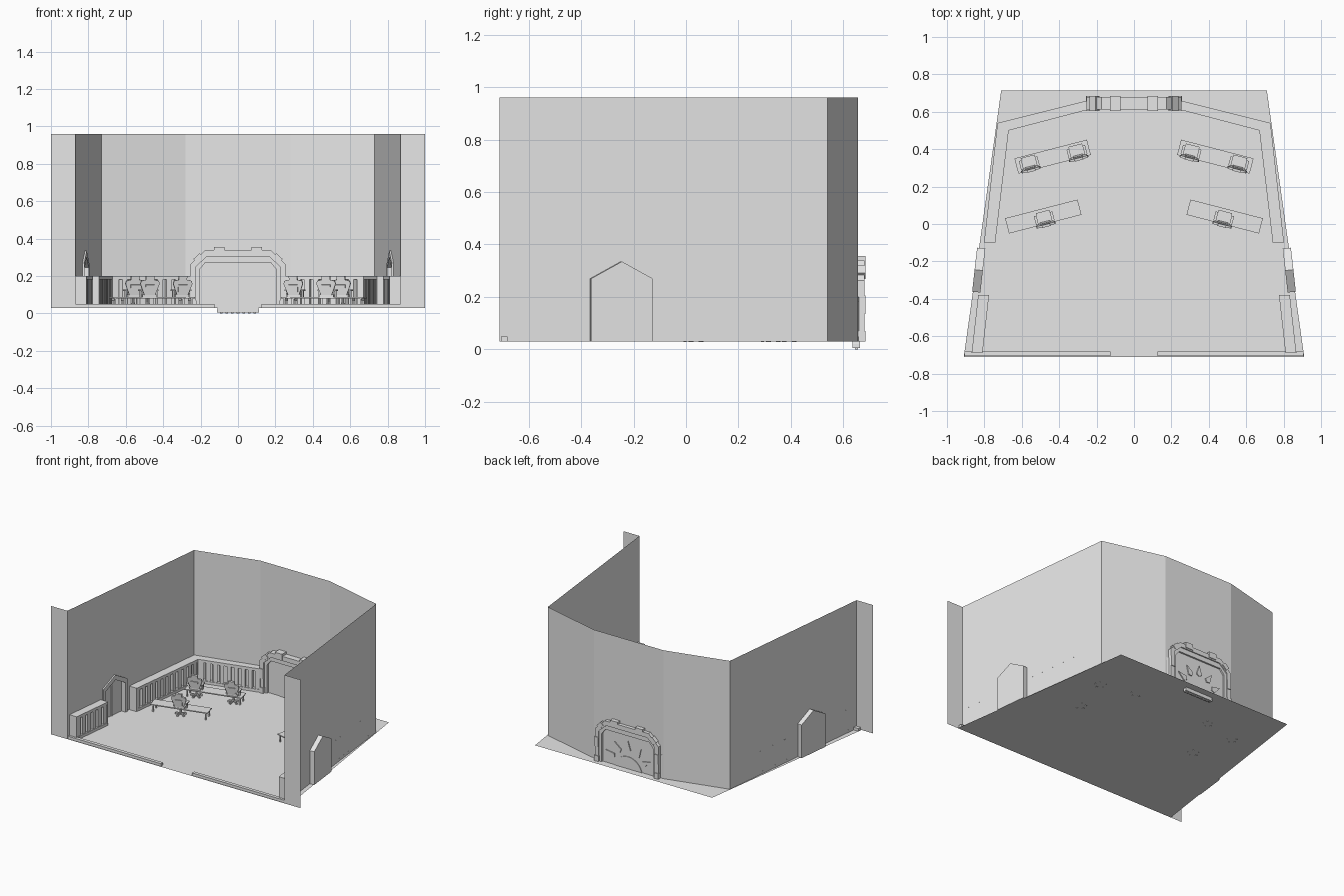
import bpy, bmesh, math
from mathutils import Matrix, Vector

cube = bpy.data.objects.get("Cube")
if cube:
    bpy.data.objects.remove(cube, do_unlink=True)

grey = bpy.data.materials.new("plain_grey")
grey.use_nodes = True
grey.diffuse_color = (0.8, 0.8, 0.8, 1)
grey.node_tree.nodes["Principled BSDF"].inputs["Base Color"].default_value = (0.8, 0.8, 0.8, 1)

FLOOR = 0.03
TOP = 0.96
ID = Matrix.Identity(4)
# Maps profile (x, height) extruded along y
UPRIGHT = Matrix(((1, 0, 0, 0), (0, 0, 1, 0), (0, 1, 0, 0), (0, 0, 0, 1)))


def finish(bm, name):
    bmesh.ops.recalc_face_normals(bm, faces=bm.faces)
    mesh = bpy.data.meshes.new(name)
    bm.to_mesh(mesh)
    bm.free()
    mesh.materials.append(grey)
    obj = bpy.data.objects.new(name, mesh)
    bpy.context.collection.objects.link(obj)
    return obj


def prism(bm, pts, lo, hi, m=ID):
    a = [bm.verts.new(m @ Vector((p[0], p[1], lo))) for p in pts]
    b = [bm.verts.new(m @ Vector((p[0], p[1], hi))) for p in pts]
    bm.faces.new(a[::-1])
    bm.faces.new(b)
    for i in range(len(a)):
        j = (i + 1) % len(a)
        bm.faces.new((a[i], a[j], b[j], b[i]))


def box(bm, centre, size, m=ID):
    bmesh.ops.create_cube(bm, size=1, matrix=m @ Matrix.Translation(centre)
                          @ Matrix.Diagonal((*size, 1)))


def arch(bm, outer, inner, lo, hi, m):
    # Open frame made of one mitred piece per segment
    for i in range(len(outer) - 1):
        prism(bm, [outer[i], outer[i + 1], inner[i + 1], inner[i]], lo, hi, m)


def both(half):
    return half + [(-x, z) for x, z in reversed(half)]


def sheet(bm, pts):
    bm.faces.new([bm.verts.new(p) for p in pts])


# Floor
bm = bmesh.new()
sheet(bm, [(-0.91, -0.71, FLOOR), (0.91, -0.71, FLOOR), (0.71, 0.715, FLOOR), (-0.71, 0.715, FLOOR)])
finish(bm, "floor")

# Plan of the walls on the +x side
front = Vector((0.87, -0.71, 0))
corner = Vector((0.73, 0.54, 0))
bend = Vector((0.28, 0.655, 0))
along = (corner - front).normalized()
normal = Vector((along.y, -along.x, 0))
door_centre = front + along * 0.465
door_frame = Matrix((along, (0, 0, 1), normal)).transposed().to_4x4()
door_frame.translation = door_centre

door_outer = [(-0.118, FLOOR), (-0.118, 0.27), (0, 0.335), (0.118, 0.27), (0.118, FLOOR)]
door_inner = [(-0.1, FLOOR), (-0.1, 0.245), (0, 0.3), (0.1, 0.245), (0.1, FLOOR)]


def lerp2(quad, t, u):
    a, b, c, d = [Vector(p) for p in quad]
    return a.lerp(b, t).lerp(d.lerp(c, t), u)


def slats(bm, quad, m):
    # Recessed back panel with a row of upright slats
    prism(bm, [lerp2(quad, 0, 0.02), lerp2(quad, 1, 0.02),
               lerp2(quad, 1, 0.5), lerp2(quad, 0, 0.5)], 0.05, 0.18, m)
    length = (Vector(quad[1]) - Vector(quad[0])).length
    n = round(length / 0.055)
    for i in range(n):
        t0, t1 = (i + 0.2) / n, (i + 0.8) / n
        prism(bm, [lerp2(quad, t0, 0.5), lerp2(quad, t1, 0.5),
                   lerp2(quad, t1, 0.92), lerp2(quad, t0, 0.92)], 0.05, 0.18, m)
    for t0, t1 in ((0, 0.02), (0.98, 1)):
        prism(bm, [lerp2(quad, t0, 0), lerp2(quad, t1, 0),
                   lerp2(quad, t1, 1), lerp2(quad, t0, 1)], 0.05, 0.18, m)


def chair(bm, m):
    # Star foot and pedestal
    for k in range(5):
        turn = m @ Matrix.Rotation(k * math.tau / 5, 4, 'Z')
        box(bm, (0.017, 0, 0.04), (0.035, 0.009, 0.01), turn)
        box(bm, (0.034, 0, 0.034), (0.01, 0.012, 0.012), turn)
    bmesh.ops.create_cone(bm, cap_ends=True, segments=8, radius1=0.009, radius2=0.007, depth=0.05,
                          matrix=m @ Matrix.Translation((0, 0, 0.065)))
    # Seat and arms
    box(bm, (0, 0.005, 0.094), (0.075, 0.065, 0.014), m)
    for s in (-1, 1):
        box(bm, (s * 0.044, 0.0, 0.124), (0.014, 0.05, 0.008), m)
        box(bm, (s * 0.044, -0.005, 0.105), (0.008, 0.014, 0.034), m)
    # Leaning back with a raised pad and headrest
    lean = m @ Matrix.Translation((0, -0.026, 0.1)) @ Matrix.Rotation(math.radians(8), 4, 'X')
    shell = both([(0.03, 0), (0.042, 0.03), (0.053, 0.06), (0.048, 0.075), (0.03, 0.08)])
    prism(bm, shell, -0.007, 0.005, lean @ UPRIGHT)
    box(bm, (0, -0.008, 0.035), (0.05, 0.008, 0.04), lean)
    box(bm, (0, 0.006, 0.035), (0.055, 0.008, 0.055), lean)
    box(bm, (0, 0, 0.09), (0.046, 0.014, 0.022), lean)


def desk(bm, m):
    box(bm, (0, 0, 0.083), (0.4, 0.084, 0.007), m)
    for sx in (-1, 1):
        box(bm, (sx * 0.185, 0, 0.074), (0.008, 0.07, 0.01), m)
        for sy in (-1, 1):
            box(bm, (sx * 0.185, sy * 0.03, 0.055), (0.008, 0.008, 0.05), m)


for side, s in (("left", 1), ("right", -1)):
    flip = Matrix.Scale(s, 4, (1, 0, 0))

    # Side wall with a pointed opening, front return and slanted back wall
    bm = bmesh.new()
    up = Vector((0, 0, TOP))
    low = Vector((0, 0, FLOOR))
    notch = [door_frame @ Vector((x, z, 0)) for x, z in door_inner]
    sheet(bm, [flip @ p for p in [front + low, *notch, corner + low, corner + up, front + up]])
    edge = Vector((1, -0.71, 0))
    for a, b in ((edge, front), (corner, bend)):
        sheet(bm, [flip @ p for p in (a + low, b + low, b + up, a + up)])
    finish(bm, side + "_wall")

    # Side doorway projecting outwards
    bm = bmesh.new()
    m = flip @ door_frame
    arch(bm, door_outer, door_inner, -0.01, 0.024, m)
    prism(bm, door_outer, 0.024, 0.034, m)
    box(bm, (0, 0.15, 0.022), (0.006, 0.24, 0.006), m)
    finish(bm, side + "_doorway")

    # Long low cabinets that follow the side and back walls
    bm = bmesh.new()
    side_run = [(0.802, -0.1), (0.73, 0.54), (0.67, 0.5), (0.742, -0.1)]
    back_run = [(0.73, 0.54), (0.25, 0.66), (0.25, 0.61), (0.67, 0.5)]
    front_run = [(0.868, -0.69), (0.833, -0.38), (0.775, -0.38), (0.81, -0.69)]
    for quad in (side_run, back_run, front_run):
        prism(bm, quad, FLOOR, 0.05, flip)
        prism(bm, quad, 0.18, 0.2, flip)
        slats(bm, quad, flip)
    finish(bm, side + "_low_cabinets")

    # Front kerb
    bm = bmesh.new()
    box(bm, (0.515, -0.693, 0.04), (0.78, 0.025, 0.02), flip)
    finish(bm, side + "_front_kerb")

    # Desks and chairs
    turn = Matrix.Rotation(math.radians(-14.5), 4, 'Z')
    for name, place in (("front_desk", (0.485, 0.04, 0)), ("rear_desk", (0.435, 0.36, 0))):
        bm = bmesh.new()
        desk(bm, flip @ Matrix.Translation(place) @ turn)
        finish(bm, side + "_" + name)
    spots = (("front_chair", (0.48, 0.03, 0)), ("rear_inner_chair", (0.305, 0.385, 0)),
             ("rear_outer_chair", (0.56, 0.325, 0)))
    for name, place in spots:
        bm = bmesh.new()
        chair(bm, flip @ Matrix.Translation(place) @ turn)
        finish(bm, side + "_" + name)

# Middle back wall
bm = bmesh.new()
sheet(bm, [(-0.28, 0.655, FLOOR), (0.28, 0.655, FLOOR), (0.28, 0.655, TOP), (-0.28, 0.655, TOP)])
finish(bm, "back_wall")

# Gate frame with stepped inner rim and blocks
bm = bmesh.new()
gate_outer = both([(0.255, FLOOR), (0.255, 0.262), (0.175, 0.338)])
gate_mid = both([(0.225, FLOOR), (0.225, 0.25), (0.165, 0.305)])
gate_inner = both([(0.205, FLOOR), (0.205, 0.235), (0.175, 0.272)])
arch(bm, gate_outer, gate_mid, 0.612, 0.68, UPRIGHT)
arch(bm, gate_mid, gate_inner, 0.625, 0.672, UPRIGHT)
for s in (-1, 1):
    box(bm, (s * 0.1, 0.645, 0.335), (0.058, 0.08, 0.042))
    box(bm, (s * 0.24, 0.645, 0.17), (0.03, 0.08, 0.07))
    box(bm, (s * 0.24, 0.645, 0.05), (0.034, 0.08, 0.04))
    tilt = Matrix.Translation((s * 0.212, 0.645, 0.295)) @ Matrix.Rotation(s * math.radians(43.5), 4, 'Y')
    box(bm, (0, 0, 0), (0.045, 0.08, 0.03), tilt)
finish(bm, "gate_frame")

# Gate leaf
bm = bmesh.new()
prism(bm, gate_inner, 0.64, 0.66, UPRIGHT)
finish(bm, "gate_panel")

# Half round boss with teeth, and pointed rays on the outer face
bm = bmesh.new()
arc = [(0.112 * math.cos(math.pi * k / 24), 0.005 + 0.112 * math.sin(math.pi * k / 24)) for k in range(25)]
prism(bm, arc, 0.635, 0.664, UPRIGHT)
for k in range(-3, 4):
    box(bm, (k * 0.03, 0.65, 0.01), (0.014, 0.012, 0.02))
for angle in (-62, -32, 0, 32, 62):
    m = Matrix.Translation((0, 0, 0.03)) @ Matrix.Rotation(math.radians(angle), 4, 'Y') @ UPRIGHT
    prism(bm, [(-0.022, 0.135), (0, 0.12), (0.022, 0.135), (0, 0.2)], 0.655, 0.667, m)
finish(bm, "gate_boss")
